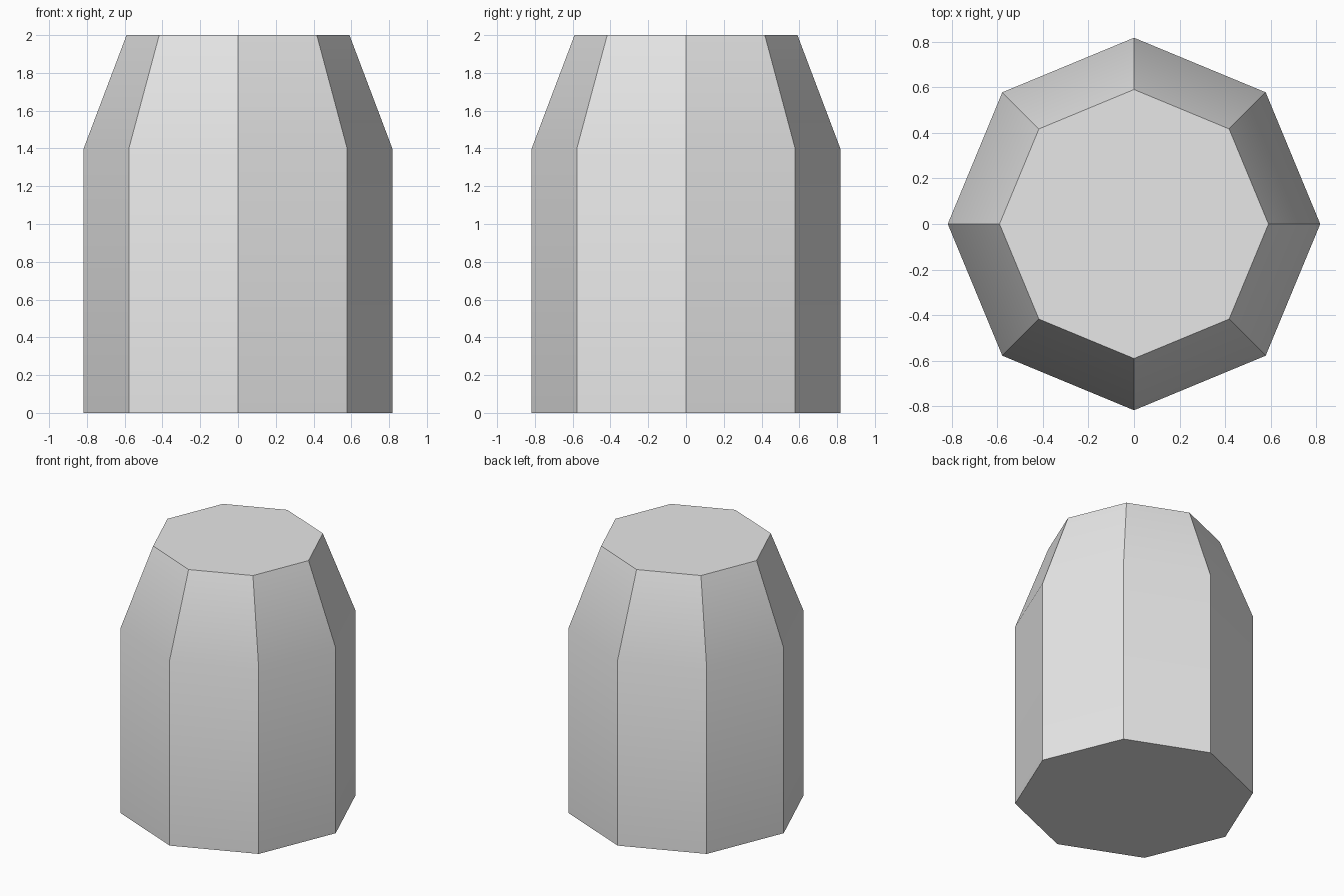
import bpy
import bmesh
from math import radians

SIDES = 8
# (radius, height) of each ring, bottom to top
PROFILE = [(0.817, 0.0), (0.817, 1.4), (0.59, 2.0)]

cube = bpy.data.objects.get("Cube")
if cube:
    bpy.data.objects.remove(cube, do_unlink=True)

# Plain grey
grey = bpy.data.materials.new("light_grey")
grey.use_nodes = True
color = (0.8, 0.8, 0.8, 1.0)
grey.diffuse_color = color
grey.node_tree.nodes["Principled BSDF"].inputs["Base Color"].default_value = color

# Eight-sided post: rings of corners joined by side walls and capped
bm = bmesh.new()
rings = []
for radius, height in PROFILE:
    ring = bmesh.ops.create_circle(bm, segments=SIDES, radius=radius)["verts"]
    bmesh.ops.translate(bm, verts=ring, vec=(0, 0, height))
    rings.append(ring)
for low, high in zip(rings, rings[1:]):
    for i in range(SIDES):
        j = (i + 1) % SIDES
        bm.faces.new((low[i], low[j], high[j], high[i]))
bm.faces.new(rings[0])
bm.faces.new(rings[-1])
bmesh.ops.recalc_face_normals(bm, faces=bm.faces)

mesh = bpy.data.meshes.new("tapered_post")
bm.to_mesh(mesh)
bm.free()
mesh.materials.append(grey)
post = bpy.data.objects.new("tapered_post", mesh)
bpy.context.collection.objects.link(post)

# Smooth only across the gentle bend of the shoulder
bpy.ops.object.select_all(action="DESELECT")
post.select_set(True)
bpy.context.view_layer.objects.active = post
bpy.ops.object.shade_smooth_by_angle(angle=radians(30))
